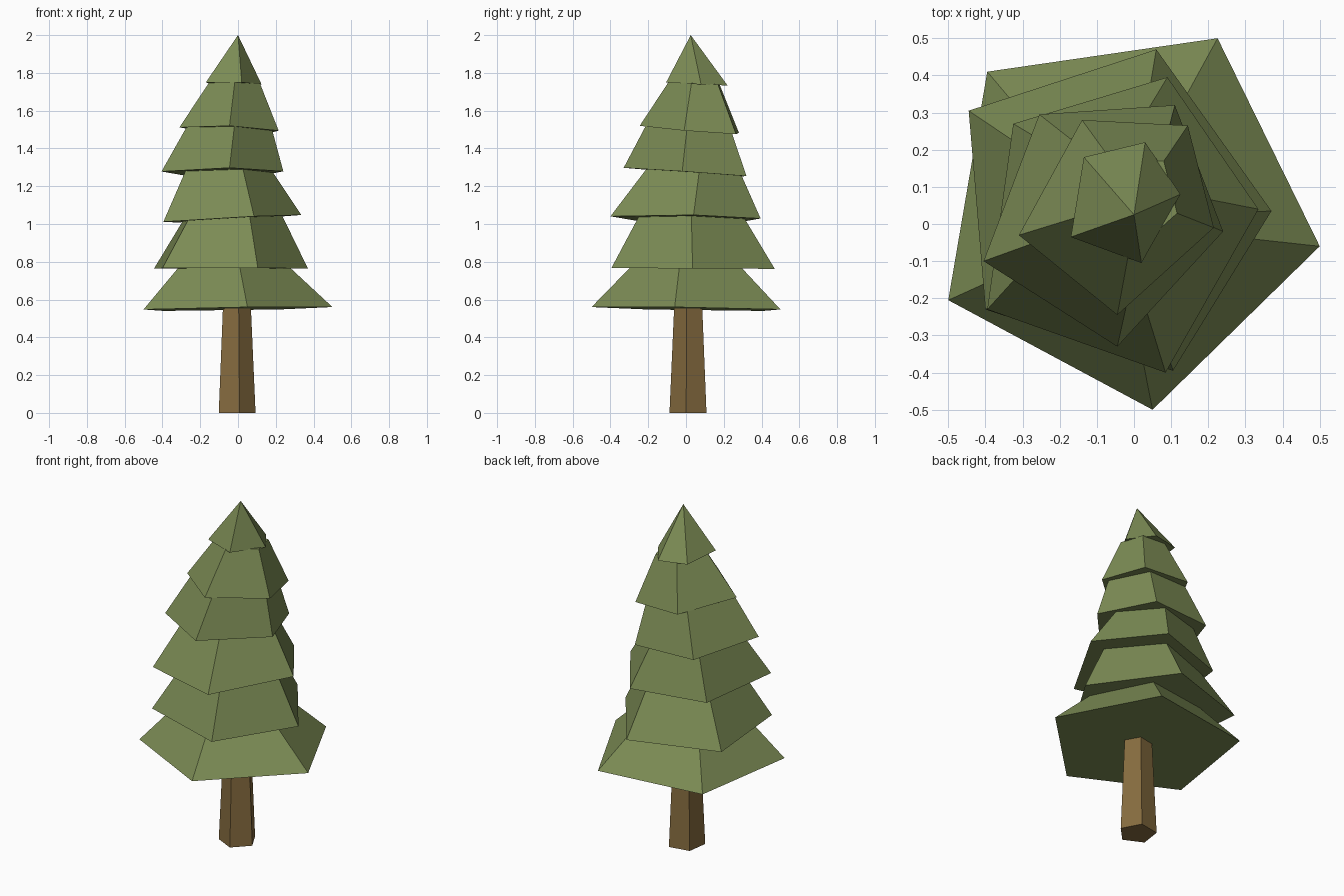
import bpy
from math import cos, sin, radians
from mathutils import Vector

if "Cube" in bpy.data.objects:
    bpy.data.objects.remove(bpy.data.objects["Cube"])


def material(name, color):
    m = bpy.data.materials.new(name)
    m.diffuse_color = (*color, 1)
    m.use_nodes = True
    m.node_tree.nodes["Principled BSDF"].inputs["Base Color"].default_value = m.diffuse_color
    return m


def loft(name, lower, upper, mat):
    """Closed solid between two rings; a one-point upper ring gives a cone."""
    n = len(lower)
    faces = [tuple(reversed(range(n)))]
    if len(upper) == 1:
        faces += [(i, (i + 1) % n, n) for i in range(n)]
    else:
        faces += [(i, (i + 1) % n, n + (i + 1) % n, n + i) for i in range(n)]
        faces.append(tuple(range(n, 2 * n)))
    mesh = bpy.data.meshes.new(name)
    mesh.from_pydata(list(lower) + list(upper), [], faces)
    mesh.materials.append(mat)
    obj = bpy.data.objects.new(name, mesh)
    bpy.context.collection.objects.link(obj)
    return obj


green = material("needles", (0.20, 0.26, 0.09))
brown = material("bark", (0.24, 0.15, 0.05))


# Trunk: tapered five-sided post
def trunk_ring(r, z):
    return [Vector((-0.01 + r * cos(radians(a)), 0.015 + r * sin(radians(a)), z))
            for a in range(-80, 280, 72)]


loft("trunk", trunk_ring(0.104, 0), trunk_ring(0.078, 0.58), brown)

# Foliage tiers: rim corners (x, y), rim plane (z, slope x, slope y),
# then top (centre x, centre y, scale)
tiers = [
    ([(0.05, -0.50), (0.50, -0.06), (0.225, 0.50), (-0.395, 0.41), (-0.50, -0.205)],
     (0.552, 0.015, -0.015), (-0.02, 0.0, 0.59)),
    ([(0.105, -0.395), (0.37, 0.035), (0.06, 0.47), (-0.445, 0.305), (-0.40, -0.23)],
     (0.765, 0, -0.005), (-0.03, 0.03, 0.645)),
    ([(0.085, -0.40), (0.335, 0.04), (0.09, 0.395), (-0.325, 0.27), (-0.395, -0.23)],
     (1.03, 0.055, -0.015), (-0.047, 0.043, 0.63)),
    ([(-0.045, -0.33), (0.24, -0.02), (0.11, 0.32), (-0.255, 0.295), (-0.405, -0.10)],
     (1.275, 0.01, -0.07), (-0.045, 0.015, 0.70)),
    ([(-0.045, -0.245), (0.215, -0.01), (0.145, 0.265), (-0.14, 0.28), (-0.31, -0.03)],
     (1.50, -0.03, -0.075), (-0.018, 0.043, 0.51)),
    ([(0.02, -0.105), (0.125, 0.08), (0.03, 0.22), (-0.135, 0.18), (-0.17, -0.035)],
     (1.745, -0.02, -0.05), None),
]


def on_plane(x, y, plane):
    return Vector((x, y, plane[0] + plane[1] * x + plane[2] * y))


for i, (rim, plane, top) in enumerate(tiers):
    lower = [on_plane(x, y, plane) for x, y in rim]
    if top is None:
        upper = [Vector((0, 0.025, 2.0))]
    else:
        xs, ys = zip(*rim)
        mx, my = (min(xs) + max(xs)) / 2, (min(ys) + max(ys)) / 2
        cx, cy, s = top
        # each tier ends just inside the underside of the next one
        upper = [on_plane(cx + s * (x - mx), cy + s * (y - my), tiers[i + 1][1])
                 + Vector((0, 0, 0.004)) for x, y in rim]
    loft(f"foliage_tier_{i + 1}", lower, upper, green)
